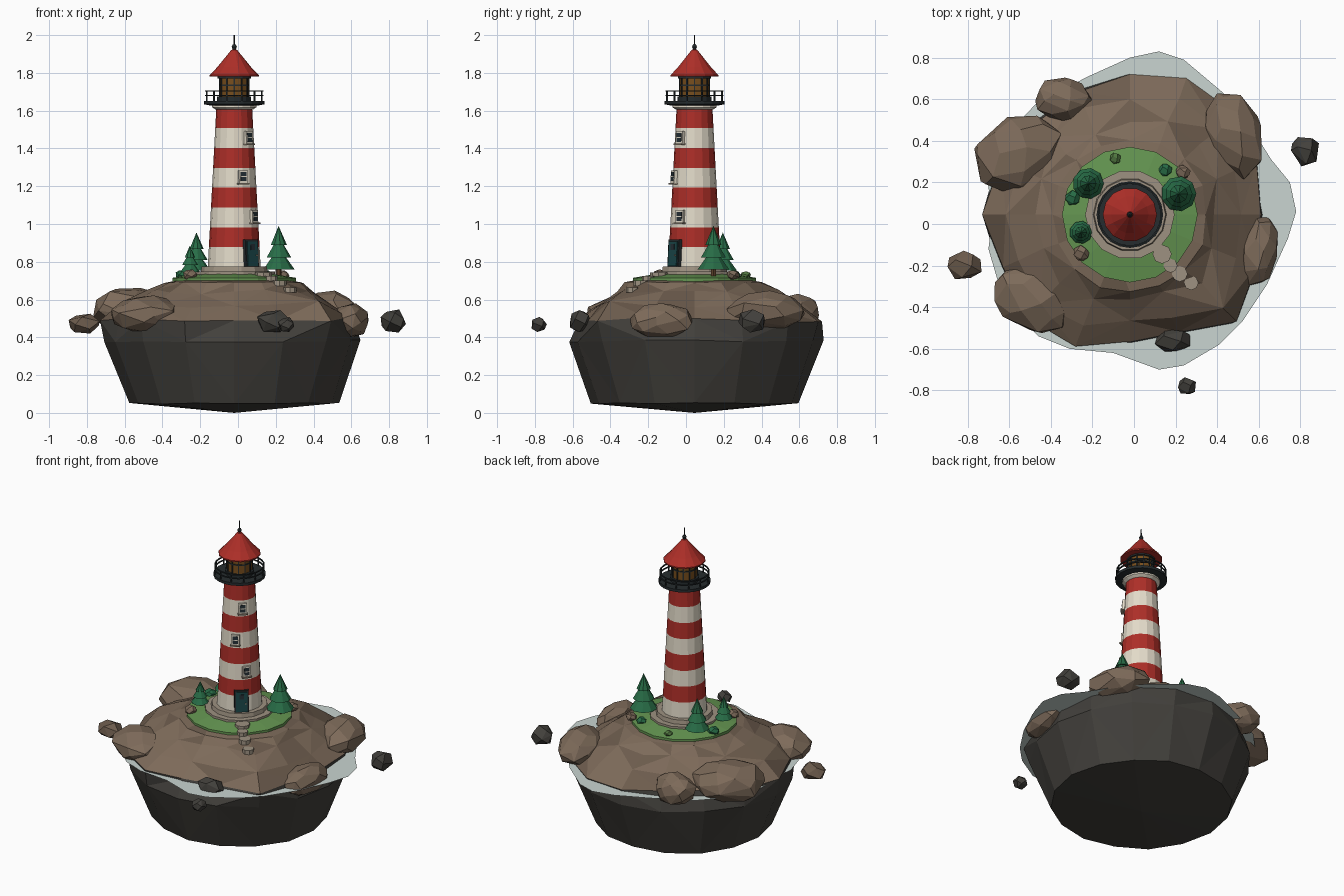
import bpy, bmesh, math, random
from mathutils import Vector, Matrix

if "Cube" in bpy.data.objects:
    bpy.data.objects.remove(bpy.data.objects["Cube"])

random.seed(7)
CX, CY = -0.02, 0.045          # lighthouse axis
TAU = math.tau


def mat(name, r, g, b):
    m = bpy.data.materials.new(name)
    m.diffuse_color = [(c / 255) ** 2.2 for c in (r, g, b)] + [1]
    m.use_nodes = True
    m.node_tree.nodes["Principled BSDF"].inputs["Base Color"].default_value = m.diffuse_color
    return m


RED, WHITE = mat("red", 172, 50, 44), mat("white", 226, 218, 200)
BLACK, AMBER = mat("black", 42, 48, 50), mat("amber", 120, 80, 35)
BROWN, BROWN2 = mat("brown", 124, 106, 90), mat("brown_dark", 108, 92, 78)
DARK, STONE = mat("dark_rock", 68, 66, 62), mat("stone", 156, 144, 128)
GRASS, PINE = mat("grass", 100, 148, 82), mat("pine", 44, 108, 72)
OLIVE, FOAM = mat("olive", 82, 118, 66), mat("foam", 200, 212, 208)
TEAL, GLASS = mat("teal", 32, 72, 74), mat("glass", 40, 50, 56)
TRUNK = mat("trunk", 92, 66, 46)


def finish(bm, name, mats):
    bmesh.ops.recalc_face_normals(bm, faces=bm.faces)
    me = bpy.data.meshes.new(name)
    bm.to_mesh(me)
    bm.free()
    for m in mats:
        me.materials.append(m)
    ob = bpy.data.objects.new(name, me)
    bpy.context.collection.objects.link(ob)
    return ob


def loft(name, rings, mats, pick=lambda i: 0, caps=True, tri=False):
    """Skin a stack of rings; a one-point ring closes to a tip."""
    bm = bmesh.new()
    vs = [[bm.verts.new(p) for p in r] for r in rings]
    for i, (a, b) in enumerate(zip(vs, vs[1:])):
        n = max(len(a), len(b))
        for j in range(n):
            k = (j + 1) % n
            if len(a) == 1:
                fs = [(a[0], b[k], b[j])]
            elif len(b) == 1:
                fs = [(a[j], a[k], b[0])]
            elif not tri:
                fs = [(a[j], a[k], b[k], b[j])]
            elif (i + j) % 2:
                fs = [(a[j], a[k], b[k]), (a[j], b[k], b[j])]
            else:
                fs = [(a[j], a[k], b[j]), (a[k], b[k], b[j])]
            for f in fs:
                bm.faces.new(f).material_index = pick(i)
    if caps:
        for r in (vs[0], vs[-1]):
            if len(r) > 2:
                bm.faces.new(r)
    return finish(bm, name, mats)


def circle(r, z, n, x=CX, y=CY):
    if r == 0:
        return [(x, y, z)]
    return [(x + r * math.cos(TAU * j / n), y + r * math.sin(TAU * j / n), z) for j in range(n)]


def lathe(name, prof, m, n=16, x=CX, y=CY):
    return loft(name, [circle(r, z, n, x, y) for r, z in prof], [m])


def ring_tube(name, R, z, t, m, n=24):
    prof = [(R - t, z - t), (R + t, z - t), (R + t, z + t), (R - t, z + t), (R - t, z - t)]
    return loft(name, [circle(r, h, n) for r, h in prof], [m], caps=False)


def box(name, az, r, z, d, w, h, m, tilt=0.0, side=0.0):
    """Box facing outwards from the tower axis at azimuth az (degrees)."""
    bm = bmesh.new()
    M = (Matrix.Translation((CX, CY, z)) @ Matrix.Rotation(math.radians(az), 4, 'Z')
         @ Matrix.Translation((r, side, 0)) @ Matrix.Rotation(-tilt, 4, 'Y')
         @ Matrix.Diagonal((d, w, h, 1)))
    bmesh.ops.create_cube(bm, size=1, matrix=M)
    return finish(bm, name, [m])


def rock(name, loc, size, m, n=30, turn=0):
    """Faceted boulder: hull of jittered points on an ellipsoid."""
    bm = bmesh.new()
    R = Matrix.Rotation(math.radians(turn), 3, 'Z')
    for i in range(n):
        z = 1 - 2 * (i + .5) / n
        a = i * 2.39996 + random.uniform(-.25, .25)
        q = math.sqrt(1 - z * z)
        p = Vector((q * math.cos(a), q * math.sin(a), z)) * random.uniform(.95, 1.07)
        bm.verts.new(Vector(loc) + R @ Vector([p[k] * size[k] for k in range(3)]))
    res = bmesh.ops.convex_hull(bm, input=bm.verts)
    bmesh.ops.delete(bm, geom=list({v for v in res["geom_interior"] if isinstance(v, bmesh.types.BMVert)}), context='VERTS')
    bmesh.ops.dissolve_limit(bm, angle_limit=.2, verts=bm.verts, edges=bm.edges)
    return finish(bm, name, [m])


# island: dark cliff below, brown cap above, sharing one rim
RIM = [.63, .66, .70, .71, .675, .64, .63, .67, .71, .66, .70, .686, .61, .61, .725, .656]
N = len(RIM)
U = lambda s: random.uniform(-s, s)


def polar(radii, z, jr=0, jz=0):
    return [(CX + (r + U(jr)) * math.cos(TAU * j / N), CY + (r + U(jr)) * math.sin(TAU * j / N), z + U(jz))
            for j, r in enumerate(radii)]


rim = polar(RIM, .495, 0, .015)
loft("cliff", [[(CX, CY, 0)], polar([.553] * N, .05, .008, .004),
               polar([.52 + .24 * r for r in RIM], .38, .012, .006), rim], [DARK], tri=True)
loft("island_cap", [rim, polar([r * .85 for r in RIM], .575, .02, .018),
                    polar([r * .66 for r in RIM], .642, .02, .015),
                    polar([.37] * N, .692, .012, .006), polar([.2] * N, .722), [(CX, CY, .725)]],
     [BROWN, BROWN2], pick=lambda i: int(random.random() < .25), caps=False, tri=True)

# foam sheet around the island
shore = [(.78, .06), (.75, .2), (.66, .31), (.56, .47), (.43, .63), (.24, .79), (.12, .83), (-.02, .8),
         (-.22, .71), (-.47, .58), (-.62, .42), (-.70, .2), (-.69, -.04), (-.7, -.12), (-.63, -.36),
         (-.46, -.54), (-.31, -.6), (-.1, -.62), (.12, -.7), (.24, -.68), (.41, -.58), (.52, -.47),
         (.64, -.29), (.74, -.07)]
loft("foam", [[(x * .7, y * .7, .477) for x, y in shore], [(x, y, .477) for x, y in shore]], [FOAM], caps=False)

# boulders on the rim and loose rocks in the water
for i, (loc, size, turn) in enumerate([
        ((-.56, .34, .545), (.23, .18, .125), 30), ((-.34, .60, .53), (.135, .11, .10), 0),
        ((.48, .43, .54), (.14, .21, .105), 20), ((.6, -.13, .487), (.095, .17, .095), -12),
        ((-.49, -.355, .52), (.205, .155, .10), -30)]):
    rock(f"boulder_{i}", loc, size, BROWN, 34, turn)
for i, (loc, size, m) in enumerate([
        ((.19, -.56, .485), (.095, .06, .063), DARK), ((.825, .35, .485), (.076, .076, .066), DARK),
        ((-.815, -.2, .472), (.09, .075, .056), BROWN2), ((.255, -.78, .467), (.045, .046, .041), DARK)]):
    rock(f"sea_rock_{i}", loc, size, m, 14)

# grass, plinth and stepping stones
loft("grass", [circle(.326, .695, 16), circle(.326, .715, 16), circle(.2, .736, 16), circle(0, .738, 16)], [GRASS])
lathe("plinth_lower", [(.215, .715), (.215, .748), (0, .748)], STONE, 14)
lathe("plinth_upper", [(.178, .74), (.172, .775), (0, .775)], STONE, 14)
for i, (x, y, z, r) in enumerate([(.135, -.145, .735, .046), (.175, -.2, .717, .034),
                                  (.22, -.24, .693, .038), (.275, -.283, .657, .035)]):
    lathe(f"step_{i}", [(r, z - .02), (r, z + .008), (0, z + .008)], STONE, 8, x, y)

# striped tower
Z0, BAND = .772, .105
radius = lambda z: .14 - (z - Z0) / .84 * .045
loft("tower", [circle(radius(Z0 + i * BAND), Z0 + i * BAND, 16) for i in range(9)],
     [WHITE, RED], pick=lambda i: i % 2)
lathe("tower_collar", [(.097, 1.605), (.117, 1.618), (.117, 1.632)], WHITE)

# door and windows
TILT = .053
box("door_frame", -50, radius(.85), .845, .022, .088, .145, BLACK, TILT)
box("door", -50, radius(.85) + .006, .843, .022, .07, .13, TEAL, TILT)
box("door_window", -50, radius(.88) + .008, .878, .022, .028, .03, GLASS, TILT)
box("door_knob", -50, radius(.84) + .018, .835, .01, .008, .008, STONE, 0, .025)
for i, (az, z) in enumerate([(-36, 1.04), (-67, 1.25), (-45, 1.458)]):
    r = radius(z)
    box(f"window_frame_{i}", az, r, z, .024, .05, .066, WHITE, TILT)
    box(f"window_glass_{i}", az, r + .004, z, .02, .034, .048, GLASS, TILT)
    box(f"window_bar_{i}", az, r + .006, z, .02, .034, .005, WHITE, TILT)
    box(f"window_sill_{i}", az, r + .008, z - .036, .03, .06, .008, STONE)

# gallery with railing
lathe("gallery_deck", [(.13, 1.628), (.16, 1.634), (.16, 1.652), (0, 1.652)], BLACK, 20)
for i, z in enumerate([1.68, 1.704]):
    ring_tube(f"rail_{i}", .151, z, .0035, BLACK)
for i in range(12):
    box(f"rail_post_{i}", i * 30 + 15, .151, 1.677, .007, .007, .056, BLACK)

# lantern room
lathe("lantern_base", [(.09, 1.65), (.09, 1.676), (0, 1.676)], BLACK)
lathe("lantern_glass", [(.077, 1.67), (.077, 1.785)], AMBER, 12)
for i in range(12):
    box(f"mullion_{i}", i * 30, .077, 1.728, .009, .007, .11, BLACK)
ring_tube("lantern_bar", .077, 1.735, .004, BLACK, 12)
ring_tube("lantern_top_ring", .08, 1.778, .008, BLACK, 12)

# roof, ball and antenna
lathe("roof", [(0, 1.78), (.13, 1.78), (.13, 1.788), (.09, 1.83), (.015, 1.922), (0, 1.925)], RED, 14)
lathe("finial_ball", [(0, 1.92), (.008, 1.924), (.014, 1.938), (.008, 1.95), (0, 1.954)], BLACK, 10)
lathe("antenna", [(.004, 1.94), (.003, 2.0)], BLACK, 6)

# conifers: trunk and three cones
for i, (x, y, r, top) in enumerate([(.215, .145, .085, .99), (-.22, .195, .075, .955), (-.255, -.04, .055, .885)]):
    b = .722
    h = top - b
    lathe(f"trunk_{i}", [(r * .18, b - .02), (r * .18, b + h * .3)], TRUNK, 6, x, y)
    for k, (f, lo, hi) in enumerate([(1, .14, .58), (.78, .38, .8), (.52, .62, 1)]):
        lathe(f"tree_{i}_tier_{k}", [(0, b + h * lo + .012), (r * f, b + h * lo), (0, b + h * hi)], PINE, 9, x, y)

# bushes and pebbles on the grass
for i, (x, y, r, m) in enumerate([(.15, .26, .033, PINE), (-.295, .125, .038, PINE), (-.09, .315, .028, OLIVE),
                                  (.235, .25, .036, BROWN), (-.255, -.14, .04, BROWN)]):
    rock(f"bush_or_pebble_{i}", (x, y, .73), (r, r, r * .75), m, 16)
